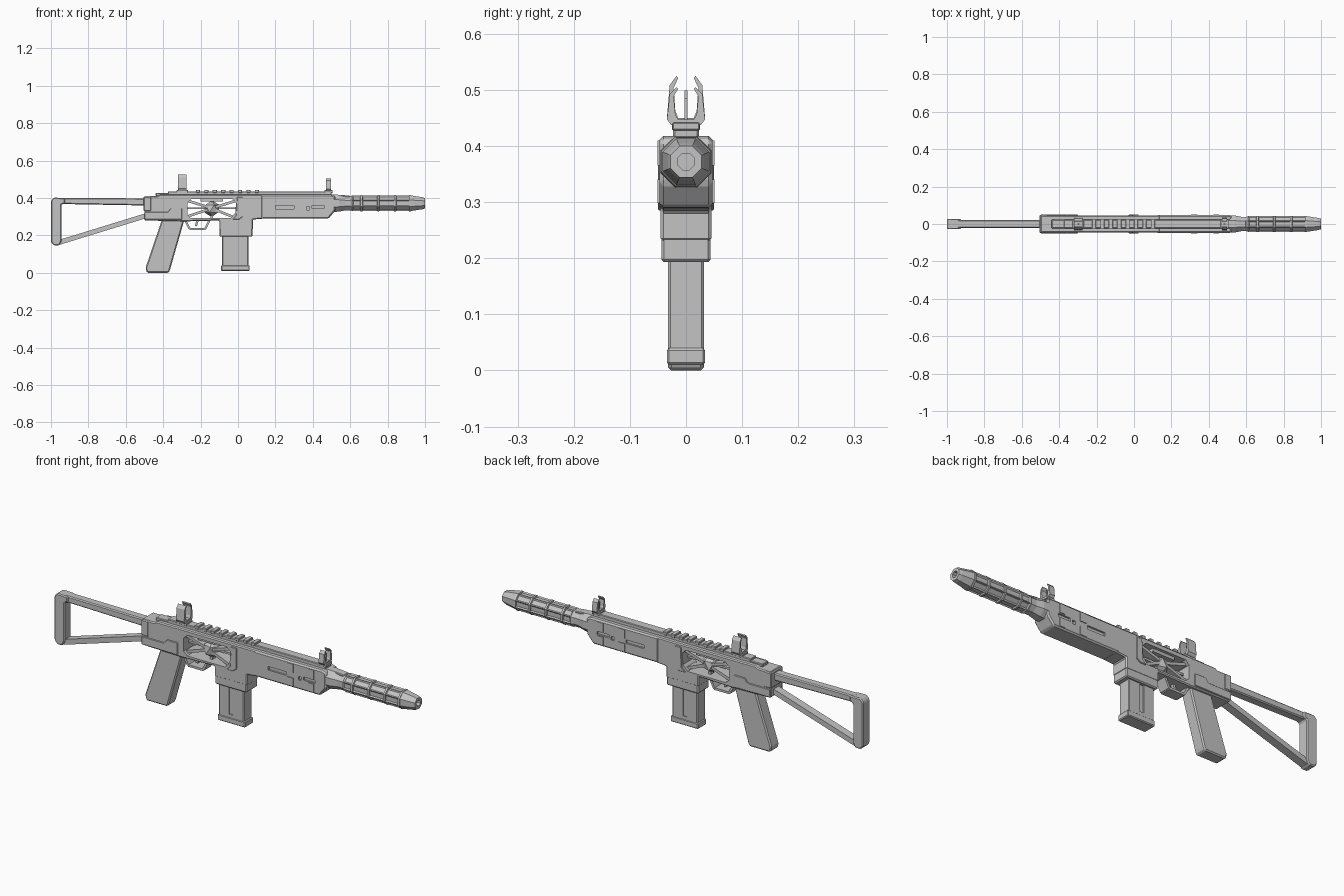
import bpy, bmesh, math
from mathutils import Vector, Matrix

cube = bpy.data.objects.get("Cube")
if cube:
    bpy.data.objects.remove(cube, do_unlink=True)

grey = bpy.data.materials.new("plain grey")
grey.use_nodes = True
COLOUR = (0.55, 0.55, 0.55, 1)
grey.diffuse_color = COLOUR
grey.node_tree.nodes["Principled BSDF"].inputs["Base Color"].default_value = COLOUR


def finish(name, bm):
    bmesh.ops.recalc_face_normals(bm, faces=bm.faces)
    mesh = bpy.data.meshes.new(name)
    bm.to_mesh(mesh)
    bm.free()
    mesh.materials.append(grey)
    obj = bpy.data.objects.new(name, mesh)
    bpy.context.collection.objects.link(obj)
    return obj


def prism(name, pts, lo, hi, bevel=0.0, axis="y"):
    """Extrude an outline: (x, z) points along y, or (y, z) points along x."""
    bm = bmesh.new()
    place = (lambda a, b: (a, lo, b)) if axis == "y" else (lambda a, b: (lo, a, b))
    face = bm.faces.new([bm.verts.new(place(a, b)) for a, b in pts])
    out = bmesh.ops.extrude_face_region(bm, geom=[face])
    step = Vector((0, hi - lo, 0)) if axis == "y" else Vector((hi - lo, 0, 0))
    bmesh.ops.translate(bm, vec=step, verts=[v for v in out["geom"] if isinstance(v, bmesh.types.BMVert)])
    if bevel:
        bmesh.ops.bevel(bm, geom=bm.edges[:], offset=bevel, segments=1, affect="EDGES", clamp_overlap=True)
    return finish(name, bm)


def box(name, x0, x1, y0, y1, z0, z1, bevel=0.0):
    return prism(name, [(x0, z0), (x1, z0), (x1, z1), (x0, z1)], y0, y1, bevel)


def both_sides(name, x0, x1, z0, z1, y0, y1):
    for label, s in (("left", 1), ("right", -1)):
        a, b = sorted((s * y0, s * y1))
        box(f"{label}_{name}", x0, x1, a, b, z0, z1)


def bar(name, a, b, width, depth):
    """Rectangular strut between two (x, z) points."""
    d = (Vector(b) - Vector(a)).normalized() * width / 2
    n = (-d.y, d.x)
    pts = [(p[0] + s * n[0], p[1] + s * n[1]) for p, s in ((a, -1), (b, -1), (b, 1), (a, 1))]
    return prism(name, pts, -depth, depth)


def cut(obj, cutters):
    for c in cutters:
        m = obj.modifiers.new("cut", "BOOLEAN")
        m.operation, m.object, m.solver = "DIFFERENCE", c, "EXACT"
    bpy.context.view_layer.update()
    ev = obj.evaluated_get(bpy.context.evaluated_depsgraph_get())
    mesh = bpy.data.meshes.new_from_object(ev)
    obj.modifiers.clear()
    obj.data = mesh
    for c in cutters:
        bpy.data.objects.remove(c, do_unlink=True)


def lathe(name, profile, z, panels):
    """Eight-sided turning along x with sunken panels between the given stations."""
    bm = bmesh.new()
    rings = []
    for x, r in profile:
        angles = [math.radians(22.5 + 45 * i) for i in range(8)]
        rings.append([bm.verts.new((x, r * math.cos(t), z + r * math.sin(t))) for t in angles])
    sunk = []
    for (x, _), a, b in zip(profile, rings, rings[1:]):
        for i in range(8):
            f = bm.faces.new((a[i], a[i - 1], b[i - 1], b[i]))
            if x in panels:
                sunk.append(f)
    bm.faces.new(rings[0])
    bm.faces.new(rings[-1])
    bmesh.ops.recalc_face_normals(bm, faces=bm.faces)
    bmesh.ops.inset_individual(bm, faces=sunk, thickness=0.009, depth=-0.005)
    return finish(name, bm)


# Receiver with open side window
receiver = prism("receiver", [(-.5, .28), (-.28, .275), (-.1, .28), (-.1, .23), (.08, .23), (.08, .285),
                              (.14, .29), (.14, .418), (-.42, .418), (-.43, .41), (-.5, .41)], -.045, .045, .005)
window = prism("window_cutter", [(-.27, .31), (-.25, .292), (-.04, .292), (-.015, .32), (-.01, .375),
                                 (-.03, .395), (-.25, .395), (-.27, .375)], -.1, .1)
cut(receiver, [window])

# Mechanism inside the window
for i, corner in enumerate([(-.268, .385), (-.268, .302), (-.012, .385), (-.03, .3)]):
    bar(f"window_strut_{i + 1}", corner, (-.14, .345), .014, .03)
bm = bmesh.new()
bmesh.ops.create_icosphere(bm, subdivisions=1, radius=.045, matrix=Matrix.Translation((-.14, 0, .343)))
finish("window_hub", bm)
bar("hub_axle", (-.14, .29), (-.14, .395), .012, .012)
bar("window_rod", (-.27, .345), (-.01, .345), .01, .008)
box("window_top_lip", -.2, -.08, -.03, .03, .38, .397)

# Rear receiver panels and frame around the window front
for label, lo, hi in (("left", .043, .05), ("right", -.05, -.043)):
    prism(f"{label}_rear_panel", [(-.5, .285), (-.3, .285), (-.3, .345), (-.36, .345), (-.375, .325),
                                  (-.5, .325)], lo, hi, .002)
    prism(f"{label}_window_frame", [(-.005, .405), (.025, .405), (.025, .3), (.005, .285), (-.03, .285),
                                    (-.01, .305)], lo, hi, .002)
box("rear_collar", -.505, -.465, -.048, .048, .33, .408, .004)

# Handguard with slots
handguard = prism("handguard", [(.12, .29), (.485, .29), (.52, .333), (.52, .41), (.5, .418), (.12, .418)],
                  -.047, .047, .007)
slots = []
for s in (-1, 1):
    for x0, x1, z0, z1 in ((.2, .3, .342, .36), (.367, .383, .337, .355), (.395, .46, .344, .36)):
        slots.append(box("slot_cutter", x0, x1, s * .05 - .012, s * .05 + .012, z0, z1))
cut(handguard, slots)
for i, (x0, x1) in enumerate(((.305, .34), (.425, .455))):
    both_sides(f"handguard_band_upper_{i + 1}", x0, x1, .365, .41, .044, .051)
    both_sides(f"handguard_band_lower_{i + 1}", x0, x1, .298, .34, .044, .051)

# Magazine well and magazine
box("magazine_well", -.098, .078, -.044, .044, .193, .29, .005)
magazine = box("magazine", -.085, .055, -.032, .032, .03, .21, .004)
cut(magazine, [box("groove_cutter", -.028, -.005, s * .035 - .008, s * .035 + .008, .055, .19) for s in (-1, 1)])
box("magazine_base", -.09, .062, -.034, .034, .01, .04, .004)

# Grip and trigger guard
prism("grip", [(-.405, .29), (-.285, .29), (-.365, .012), (-.372, 0), (-.487, 0), (-.495, .025)],
      -.032, .032, .006)
guard = [(-.285, .285), (-.258, .235), (-.175, .235), (-.15, .285)]
for i, (a, b) in enumerate(zip(guard, guard[1:])):
    bar(f"trigger_guard_{i + 1}", a, b, .011, .028)
bar("trigger", (-.215, .285), (-.225, .25), .012, .008)

# Skeleton stock
prism("butt_plate", [(-1, .165), (-.985, .147), (-.955, .147), (-.943, .17), (-.943, .365), (-.925, .372),
                     (-.925, .4), (-.985, .402), (-1, .385)], -.028, .028, .005)
prism("stock_tube", [(-.95, .368), (-.5, .36), (-.5, .398), (-.95, .401)], -.022, .022, .005)
bar("stock_strut", (-.955, .163), (-.49, .306), .026, .02)

# Top rail with teeth
box("rail", -.375, .5, -.023, .023, .415, .435, .003)
box("rail_rear_step", -.44, -.37, -.023, .023, .41, .426, .003)
for i in range(8):
    x = -.225 + i * .045
    box(f"rail_tooth_{i + 1}", x, x + .022, -.025, .025, .428, .444, .002)


# Sights: a pair of curved ears joined by a cup
def sight(name, x0, x1, top):
    ear = [(.026, .437), (.034, .45), (.029, .507), (.017, .523), (.014, .519), (.022, .502), (.019, .462),
           (.014, .45)]
    k = (top - .437) / (.523 - .437)
    ear = [(y, .437 + (z - .437) * k) for y, z in ear]
    prism(f"{name}_ears", ear + [(-y, z) for y, z in reversed(ear)], x0, x1, 0, "x")
    box(f"{name}_base", x0 - .008, x1 + .008, -.024, .024, .428, .442, .002)
    mid = (x0 + x1) / 2
    box(f"{name}_post", mid - .005, mid + .005, -.003, .003, .44, .437 + (top - .437) * .7)


sight("rear_sight", -.32, -.275, .525)
sight("front_sight", .47, .498, .505)

# Barrel shroud and hollow muzzle
panels = (.61, .66, .75, .84)
lathe("barrel_shroud", [(.5, .05), (.54, .049), (.575, .041), (.6, .041), (.61, .045)]
      + [(x, .045) for x in panels[1:]] + [(.925, .045), (.985, .035), (1, .03), (1, .016), (.95, .016)],
      .372, panels)
for x in panels[1:] + (.92,):
    lathe("shroud_band", [(x - .007, .04), (x - .005, .047), (x + .005, .047), (x + .007, .04)], .372, ())
prism("barrel_top_wedge", [(.5, .375), (.6, .375), (.6, .412), (.56, .416), (.5, .416)], -.02, .02, .003)
